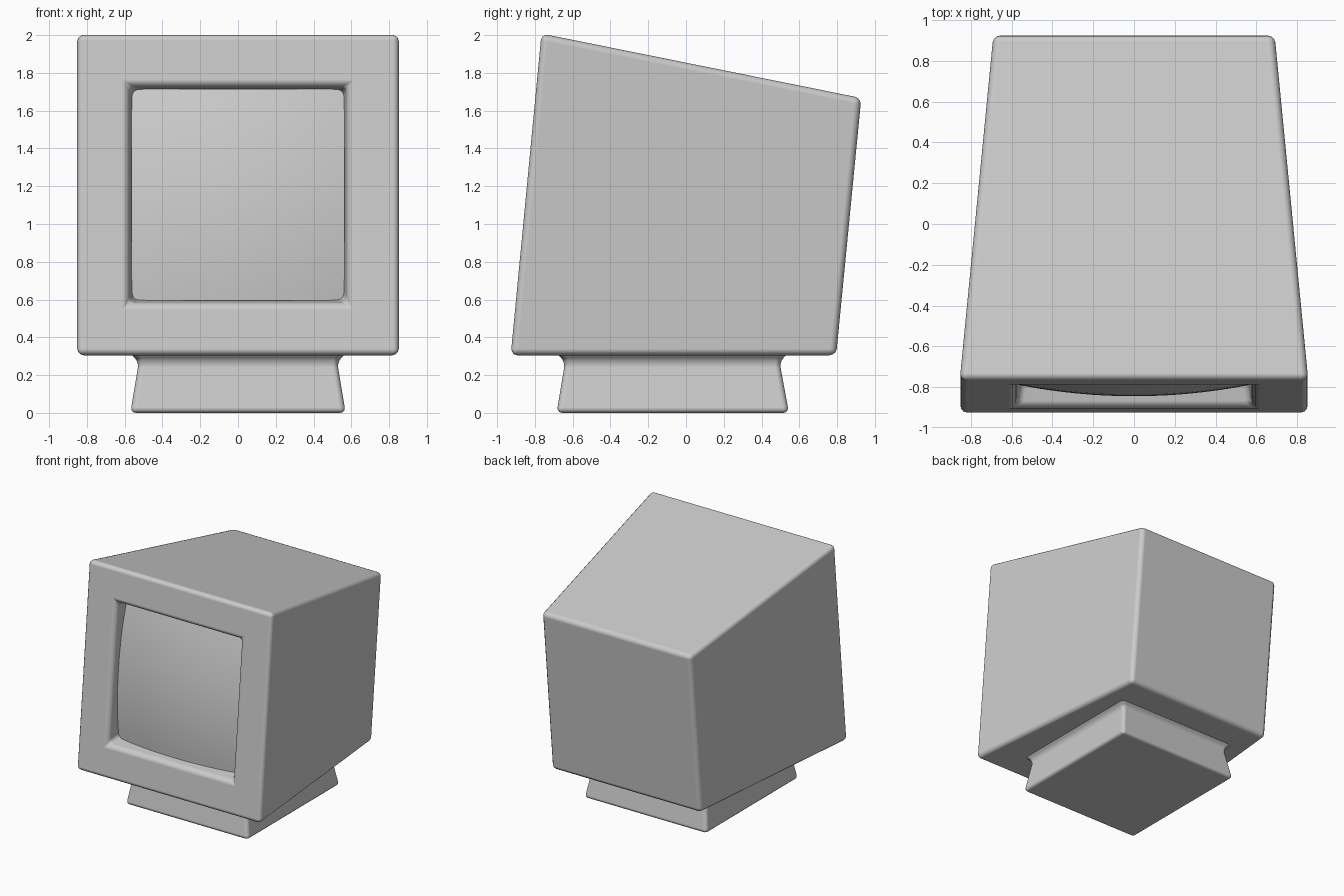
import bpy, bmesh, math

if "Cube" in bpy.data.objects:
    bpy.data.objects.remove(bpy.data.objects["Cube"])


def finish(name, bm, bevel=0.0):
    bmesh.ops.recalc_face_normals(bm, faces=bm.faces)
    me = bpy.data.meshes.new(name)
    bm.to_mesh(me)
    bm.free()
    ob = bpy.data.objects.new(name, me)
    bpy.context.collection.objects.link(ob)
    me.polygons.foreach_set("use_smooth", [True] * len(me.polygons))
    if bevel:
        mod = ob.modifiers.new("soft_edges", 'BEVEL')
        mod.width, mod.segments = bevel, 3
        mod.limit_method, mod.angle_limit = 'ANGLE', math.radians(25)
        mod.harden_normals = True
    return ob


def bridge(bm, rings):
    for a, b in zip(rings, rings[1:]):
        for i in range(4):
            j = (i + 1) % 4
            bm.faces.new((a[i], a[j], b[j], b[i]))


def front(x, z, depth=0.0):
    # point on the leaning front face, pushed back by depth
    return (x, -0.928 + 0.163 * (z - 0.305) / 1.705 + depth, z)


def front_ring(bm, hx, z0, z1, depth=0.0):
    return [bm.verts.new(front(x, z, depth))
            for x, z in ((-hx, z0), (hx, z0), (hx, z1), (-hx, z1))]


# Tapered housing with a recessed screen opening
bm = bmesh.new()
back = [bm.verts.new(p) for p in ((-0.69, 0.795, 0.305), (0.69, 0.795, 0.305),
                                  (0.69, 0.928, 1.667), (-0.69, 0.928, 1.667))]
rings = [back,
         front_ring(bm, 0.855, 0.305, 2.008),
         front_ring(bm, 0.58, 0.58, 1.73),
         front_ring(bm, 0.555, 0.602, 1.708, 0.15)]
bm.faces.new(back)
bridge(bm, rings)
finish("housing", bm, 0.035)

# Bulging screen
bm = bmesh.new()
n = 16
grid = []
for r in range(n + 1):
    v = 2 * r / n - 1
    row = []
    for c in range(n + 1):
        u = 2 * c / n - 1
        row.append(bm.verts.new(front(0.565 * u, 1.155 + 0.56 * v,
                                      0.015 + 0.055 * (u * u + v * v))))
    grid.append(row)
for r in range(n):
    for c in range(n):
        bm.faces.new((grid[r][c], grid[r][c + 1], grid[r + 1][c + 1], grid[r + 1][c]))
finish("screen", bm)

# Flared foot with a small fillet under the housing
bm = bmesh.new()
rings = []
for hx, y0, y1, z in ((0.57, -0.685, 0.545, 0.0), (0.525, -0.64, 0.495, 0.27),
                      (0.57, -0.685, 0.54, 0.315)):
    rings.append([bm.verts.new(p) for p in ((-hx, y0, z), (hx, y0, z),
                                            (hx, y1, z), (-hx, y1, z))])
bm.faces.new(rings[0])
bridge(bm, rings)
finish("foot", bm, 0.03)
